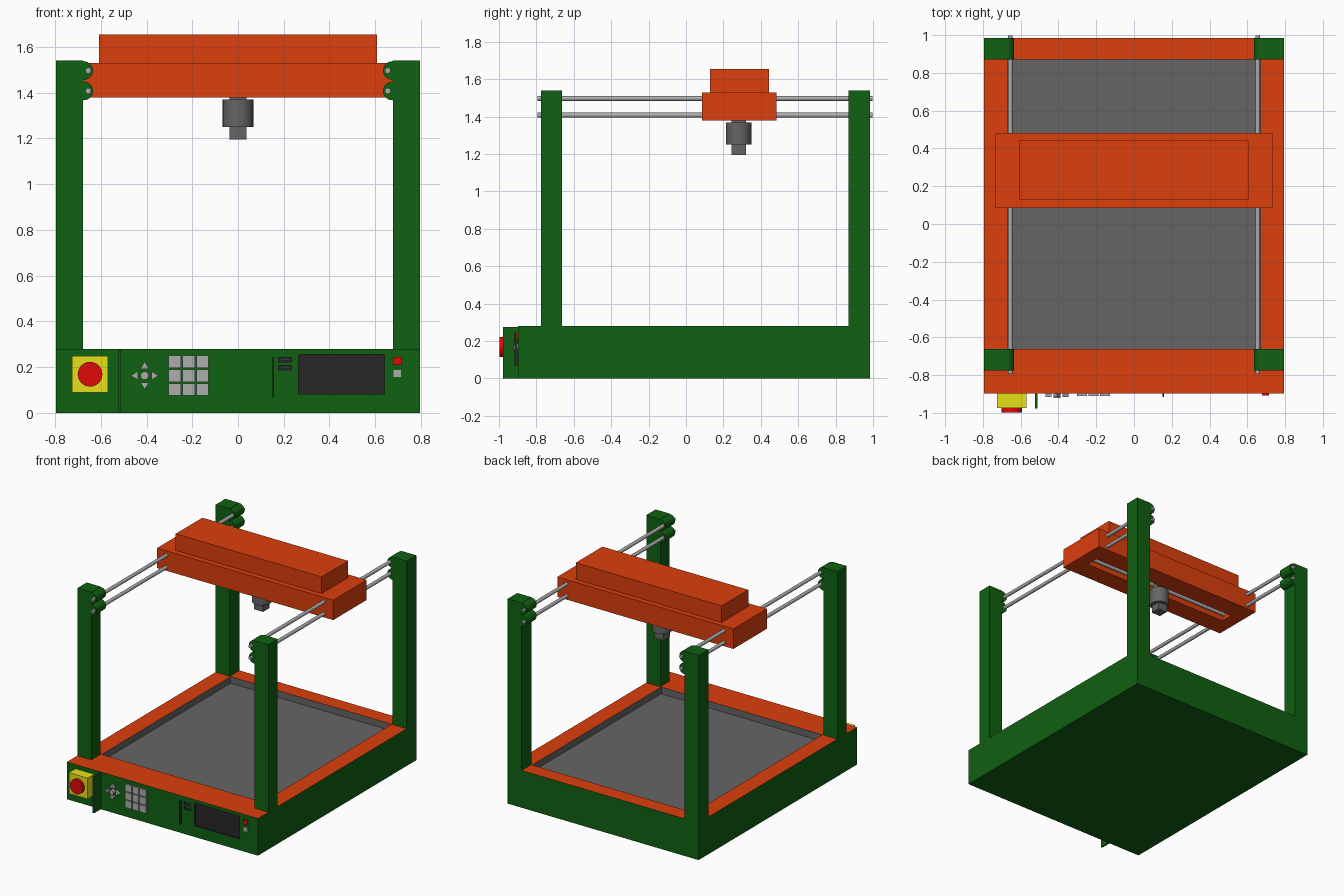
import bpy, bmesh, math
from mathutils import Matrix, Vector

if "Cube" in bpy.data.objects:
    bpy.data.objects.remove(bpy.data.objects["Cube"])


def material(name, rgb):
    m = bpy.data.materials.new(name)
    m.diffuse_color = (*rgb, 1)
    m.use_nodes = True
    m.node_tree.nodes["Principled BSDF"].inputs["Base Color"].default_value = m.diffuse_color
    return m


GREEN = material("green", (0.005, 0.12, 0.006))
ORANGE = material("orange", (0.72, 0.05, 0.004))
YELLOW = material("yellow", (0.8, 0.75, 0.01))
RED = material("red", (0.75, 0.003, 0.003))
DARK = material("dark", (0.02, 0.02, 0.02))
GREY = material("grey", (0.13, 0.13, 0.13))
LIGHT = material("light_grey", (0.42, 0.42, 0.42))


def finish(name, bm, mat, smooth=False):
    me = bpy.data.meshes.new(name)
    bmesh.ops.recalc_face_normals(bm, faces=bm.faces)
    bm.to_mesh(me)
    bm.free()
    ob = bpy.data.objects.new(name, me)
    bpy.context.collection.objects.link(ob)
    me.materials.append(mat)
    if smooth:
        bpy.context.view_layer.objects.active = ob
        bpy.ops.object.select_all(action='DESELECT')
        ob.select_set(True)
        bpy.ops.object.shade_smooth_by_angle()
    return ob


def box(name, x, y, z, mat):
    bm = bmesh.new()
    size = [b - a for a, b in (x, y, z)]
    mid = [(a + b) / 2 for a, b in (x, y, z)]
    bmesh.ops.create_cube(bm, size=1, matrix=Matrix.Translation(mid) @ Matrix.Diagonal((*size, 1)))
    return finish(name, bm, mat)


def cyl(name, start, end, r, mat, n=24):
    a, b = Vector(start), Vector(end)
    rot = (b - a).to_track_quat('Z', 'Y').to_matrix().to_4x4()
    bm = bmesh.new()
    bmesh.ops.create_cone(bm, cap_ends=True, segments=n, radius1=r, radius2=r,
                          depth=(b - a).length, matrix=Matrix.Translation((a + b) / 2) @ rot)
    return finish(name, bm, mat, True)


def carve(ob, cutters):
    for c in cutters:
        c.hide_render = True
        mod = ob.modifiers.new("cut", 'BOOLEAN')
        mod.object, mod.operation, mod.solver = c, 'DIFFERENCE', 'EXACT'
    dg = bpy.context.evaluated_depsgraph_get()
    me = bpy.data.meshes.new_from_object(ob.evaluated_get(dg))
    ob.modifiers.clear()
    ob.data = me
    for c in cutters:
        bpy.data.objects.remove(c)


FRONT = -0.898

# Base tray with bed pocket, screen recess and two ports
base = box("base", (-0.795, 0.795), (FRONT, 0.985), (0, 0.28), GREEN)
ports = [(0.188, 0.208), (0.223, 0.243)]
carve(base, [box("bed_cutter", (-0.67, 0.67), (-0.663, 0.87), (0.23, 0.4), GREEN),
             box("screen_cutter", (0.265, 0.64), (-1, FRONT + 0.015), (0.083, 0.255), GREEN)]
      + [box("port_cutter", (0.178, 0.235), (-1, FRONT + 0.02), p, GREEN) for p in ports])
base.data.materials.clear()
for m in (GREEN, ORANGE, GREY, DARK):
    base.data.materials.append(m)
for f in base.data.polygons:
    c, n = f.center, f.normal
    f.material_index = 0
    if n.z > 0.9 and c.z > 0.275:
        f.material_index = 1
    elif c.z > 0.225 and abs(c.x) < 0.68 and -0.67 < c.y < 0.88 and c.y > -0.8:
        f.material_index = 2
    elif FRONT + 0.002 < c.y < FRONT + 0.03 and abs(c.x) < 0.7:
        f.material_index = 3
for p in ports:
    mid = sum(p) / 2
    box("port_tongue", (0.188, 0.225), (FRONT, FRONT + 0.02), (mid - 0.003, mid + 0.003), GREY)

# Corner posts with rod clamps
for s in (-1, 1):
    for y in ((-0.775, -0.663), (0.87, 0.985)):
        box("corner_post", sorted((s * 0.678, s * 0.795)), y, (0.28, 1.54), GREEN)
        for z in (1.497, 1.408):
            cyl("rod_clamp", (s * 0.675, y[0], z), (s * 0.675, y[1], z), 0.041, GREEN)
    for z in (1.497, 1.408):
        cyl("guide_rod", (s * 0.655, -0.795, z), (s * 0.655, 0.998, z), 0.013, LIGHT)

# Gantry with slot in the underside and rails for the head
gantry = box("gantry", (-0.733, 0.733), (0.085, 0.483), (1.38, 1.53), ORANGE)
carve(gantry, [box("slot_cutter", (-0.63, 0.63), (0.235, 0.33), (1.3, 1.48), ORANGE)])
box("gantry_cover", (-0.607, 0.607), (0.127, 0.443), (1.53, 1.655), ORANGE)
for y in (0.257, 0.308):
    cyl("head_rail", (-0.63, y, 1.42), (0.63, y, 1.42), 0.013, LIGHT)

# Tool head
box("head_neck", (-0.038, 0.038), (0.244, 0.32), (1.368, 1.45), GREY)
cyl("head_body", (0, 0.282, 1.25), (0, 0.282, 1.37), 0.067, GREY, 32)
box("head_nozzle", (-0.038, 0.038), (0.244, 0.32), (1.195, 1.25), GREY)

# Emergency stop and dividing fin
box("stop_box", (-0.725, -0.568), (-0.975, FRONT), (0.09, 0.248), YELLOW)
cyl("stop_button", (-0.647, -0.97, 0.169), (-0.647, -0.998, 0.169), 0.054, RED, 32)
box("panel_fin", (-0.525, -0.512), (-0.978, FRONT), (0, 0.275), GREEN)

# Direction pad
cx, cz = -0.408, 0.163
cyl("pad_centre", (cx, FRONT, cz), (cx, -0.922, cz), 0.018, LIGHT)
for k in range(4):
    a = k * math.pi / 2
    bm = bmesh.new()
    vs = [bm.verts.new((cx + u * math.cos(a) - w * math.sin(a), FRONT,
                        cz + u * math.sin(a) + w * math.cos(a)))
          for u, w in ((0.03, -0.019), (0.061, 0), (0.03, 0.019))]
    face = bm.faces.new(vs)
    ext = bmesh.ops.extrude_face_region(bm, geom=[face], use_keep_orig=True)
    for v in ext["geom"]:
        if isinstance(v, bmesh.types.BMVert):
            v.co.y = -0.917
    finish("pad_arrow", bm, LIGHT)

# Keypad
for i in range(3):
    for j in range(3):
        x, z = -0.303 + i * 0.061, 0.075 + j * 0.061
        box("key", (x, x + 0.053), (-0.911, FRONT), (z, z + 0.053), LIGHT)

# Card strip and small switches
box("card_strip", (0.151, 0.158), (-0.916, FRONT), (0.07, 0.245), DARK)
box("power_switch", (0.678, 0.714), (-0.908, FRONT), (0.21, 0.244), RED)
box("reset_switch", (0.68, 0.712), (-0.903, FRONT), (0.157, 0.188), LIGHT)
